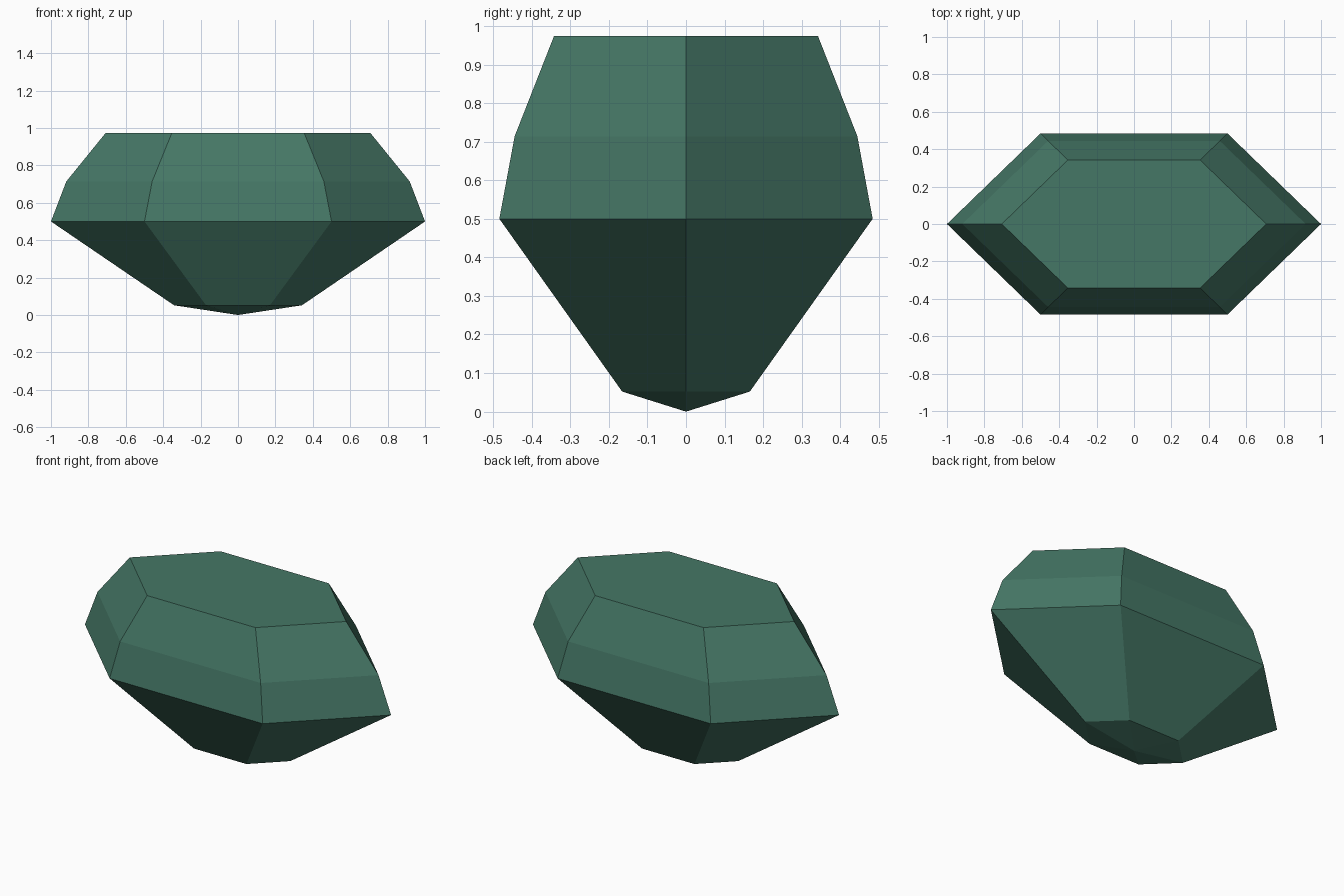
import bpy
import bmesh

cube = bpy.data.objects.get("Cube")
if cube:
    bpy.data.objects.remove(cube, do_unlink=True)

# Gem colour
green = bpy.data.materials.new("deep_green")
green.use_nodes = True
colour = (0.06, 0.185, 0.133, 1)
green.diffuse_color = colour
green.node_tree.nodes["Principled BSDF"].inputs["Base Color"].default_value = colour

# Stretched six-sided outline at the widest point
outline = [(1, 0), (0.5, 0.484), (-0.5, 0.484), (-1, 0), (-0.5, -0.484), (0.5, -0.484)]
# Height and scale of each ring, from the lower point to the flat table
profile = [(0.052, 0.342), (0.5, 1), (0.714, 0.918), (0.974, 0.707)]

bm = bmesh.new()
rings = [[bm.verts.new((x * s, y * s, z)) for x, y in outline] for z, s in profile]
tip = bm.verts.new((0, 0, 0))
sides = len(outline)

# Facets: point at the bottom, bands between rings, table on top
for i in range(sides):
    j = (i + 1) % sides
    bm.faces.new((tip, rings[0][j], rings[0][i]))
    for low, high in zip(rings, rings[1:]):
        bm.faces.new((low[i], low[j], high[j], high[i]))
bm.faces.new(rings[-1])
bmesh.ops.recalc_face_normals(bm, faces=bm.faces)

mesh = bpy.data.meshes.new("gemstone")
bm.to_mesh(mesh)
bm.free()
mesh.materials.append(green)
bpy.context.collection.objects.link(bpy.data.objects.new("gemstone", mesh))
